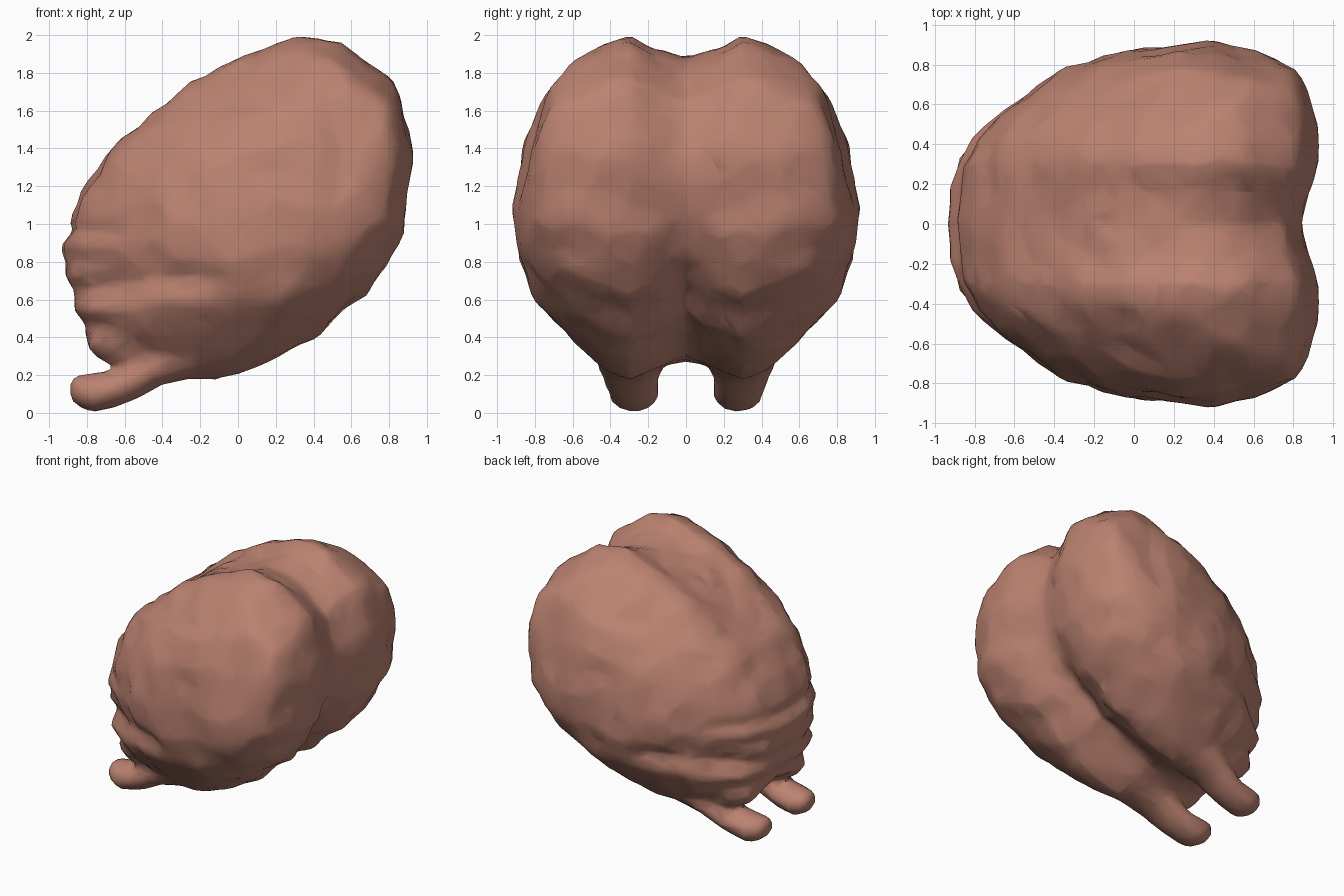
import bpy, bmesh, math
from mathutils import Vector, noise

if "Cube" in bpy.data.objects:
    bpy.data.objects.remove(bpy.data.objects["Cube"])

mat = bpy.data.materials.new("dusty pink")
mat.diffuse_color = (0.50, 0.225, 0.165, 1)
mat.use_nodes = True
mat.node_tree.nodes["Principled BSDF"].inputs["Base Color"].default_value = mat.diffuse_color

# side outline of one hemisphere (x, z), clockwise from lower front
OUT = [(-0.79, 0.38), (-0.86, 0.55), (-0.91, 0.83), (-0.86, 1.12), (-0.66, 1.43),
       (-0.39, 1.66), (-0.05, 1.87), (0.33, 2.0), (0.55, 1.96), (0.85, 1.72),
       (0.93, 1.42), (0.89, 0.98), (0.71, 0.65), (0.48, 0.44), (0.15, 0.25),
       (-0.1, 0.17), (-0.33, 0.18), (-0.60, 0.26)]
# y, x min, x max, z min, z max of each slice
SLICE = [(0, -.92, .84, .23, 1.90), (.06, -.92, .85, .22, 1.91), (.16, -.91, .88, .20, 1.94),
         (.30, -.88, .92, .17, 2.0), (.42, -.81, .93, .22, 1.97), (.52, -.71, .92, .30, 1.92),
         (.62, -.58, .89, .39, 1.84), (.70, -.47, .86, .48, 1.76), (.77, -.36, .82, .57, 1.66),
         (.83, -.20, .73, .67, 1.52), (.87, 0.0, .60, .77, 1.35), (.895, .14, .46, .90, 1.17)]
# front bulb path: x, y, z, half width, half height
PATH = [(-.15, .30, .30, .16, .10), (-.40, .30, .26, .17, .11), (-.54, .29, .19, .15, .12),
        (-.66, .28, .125, .135, .10), (-.77, .275, .105, .135, .105), (-.86, .265, .12, .10, .08),
        (-.89, .26, .125, .05, .04)]


def clamp(v):
    return max(0, min(1, v))


def outline(n):
    """Evenly resample the closed outline."""
    pts = [Vector(p) for p in OUT]
    segs = list(zip(pts, pts[1:] + pts[:1]))
    total = sum((b - a).length for a, b in segs)
    res = []
    for i in range(n):
        d = total * i / n
        for a, b in segs:
            l = (b - a).length
            if d <= l:
                res.append(a.lerp(b, d / l))
                break
            d -= l
    return res


def loft(bm, rings):
    n = len(rings[0])
    for a, b in zip(rings, rings[1:]):
        for i in range(n):
            j = (i + 1) % n
            bm.faces.new((a[i], a[j], b[j], b[i]))


bm = bmesh.new()

# hemisphere: lofted slices with the cleft pressed in along the underside
prof = outline(48)
rings = []
for y, x0, x1, z0, z1 in SLICE:
    ring = []
    for p in prof:
        u, v = (p.x + .91) / 1.84, (p.y - .17) / 1.83
        x, z = x0 + u * (x1 - x0), z0 + v * (z1 - z0)
        under = clamp((x + .5) / .5) * clamp((1.1 - z) / .5) * .12 * math.exp(-(y / .17) ** 2)
        to_mid = Vector((.03 - x, 0, 1.08 - z)).normalized()
        ring.append(bm.verts.new(Vector((x, y, z)) + to_mid * under))
    rings.append(ring)
loft(bm, rings)
tip = bm.verts.new((.3, .905, 1.04))
for i in range(len(prof)):
    bm.faces.new((rings[-1][i], rings[-1][(i + 1) % len(prof)], tip))

# front bulb
rings = [[bm.verts.new((x, y + w * math.cos(a), z + h * math.sin(a)))
          for a in (math.tau * k / 12 for k in range(12))] for x, y, z, w, h in PATH]
loft(bm, rings)
bm.faces.new(rings[0])
bm.faces.new(rings[-1])

# stem above the bulb
res = bmesh.ops.create_icosphere(bm, subdivisions=2, radius=1)
for v in res["verts"]:
    v.co = Vector((-.55 + .25 * v.co.x, .28 + .17 * v.co.y, .36 + .12 * v.co.z))
bmesh.ops.recalc_face_normals(bm, faces=bm.faces)

# mirror and fuse everything into one skin
me = bpy.data.meshes.new("brain")
bm.to_mesh(me)
bm.free()
brain = bpy.data.objects.new("brain", me)
bpy.context.collection.objects.link(brain)
mod = brain.modifiers.new("mirror", 'MIRROR')
mod.use_axis = (False, True, False)
mod = brain.modifiers.new("fuse", 'REMESH')
mod.mode = 'VOXEL'
mod.voxel_size = .03
mod = brain.modifiers.new("soften", 'SMOOTH')
mod.iterations = 2
bpy.context.view_layer.update()
fused = bpy.data.meshes.new_from_object(brain.evaluated_get(bpy.context.evaluated_depsgraph_get()))
brain.modifiers.clear()
brain.data = fused

# folds: symmetric lumps, a lower side ridge with a furrow above, front wrinkles
bm = bmesh.new()
bm.from_mesh(fused)
bm.normal_update()
moves = []
for v in bm.verts:
    x, y, z = v.co.x, abs(v.co.y), v.co.z
    p = Vector((x, y, z))
    d = .02 * noise.noise(p * 3.2) + .022 * noise.noise(p * 6.5 + Vector((4, 2, 7)))
    zr = .60 + .08 * x
    side = clamp((.35 - x) / .5) * clamp((y - .15) / .25)
    d += side * (.018 * math.exp(-((z - zr) / .07) ** 2)
                 - .025 * math.exp(-((z - zr - .14) / .06) ** 2))
    if z < 1.0:
        d += .012 * math.sin(z * 37) * clamp((-x - .55) / .2)
    # hollow high on the rear side
    d -= .035 * math.exp(-((x - .56) / .1) ** 2 - ((z - 1.42) / .18) ** 2) * clamp((y - .4) / .2)
    moves.append((v, v.normal * d * clamp((z - .2) / .2)))
for v, m in moves:
    v.co += m
bm.to_mesh(fused)
bm.free()
fused.materials.clear()
fused.materials.append(mat)

# coarser, uneven facets
mod = brain.modifiers.new("coarsen", 'DECIMATE')
mod.ratio = .12
brain.select_set(True)
bpy.context.view_layer.objects.active = brain
bpy.ops.object.shade_smooth_by_angle(angle=math.radians(50))
bpy.ops.object.modifier_apply(modifier="coarsen")
